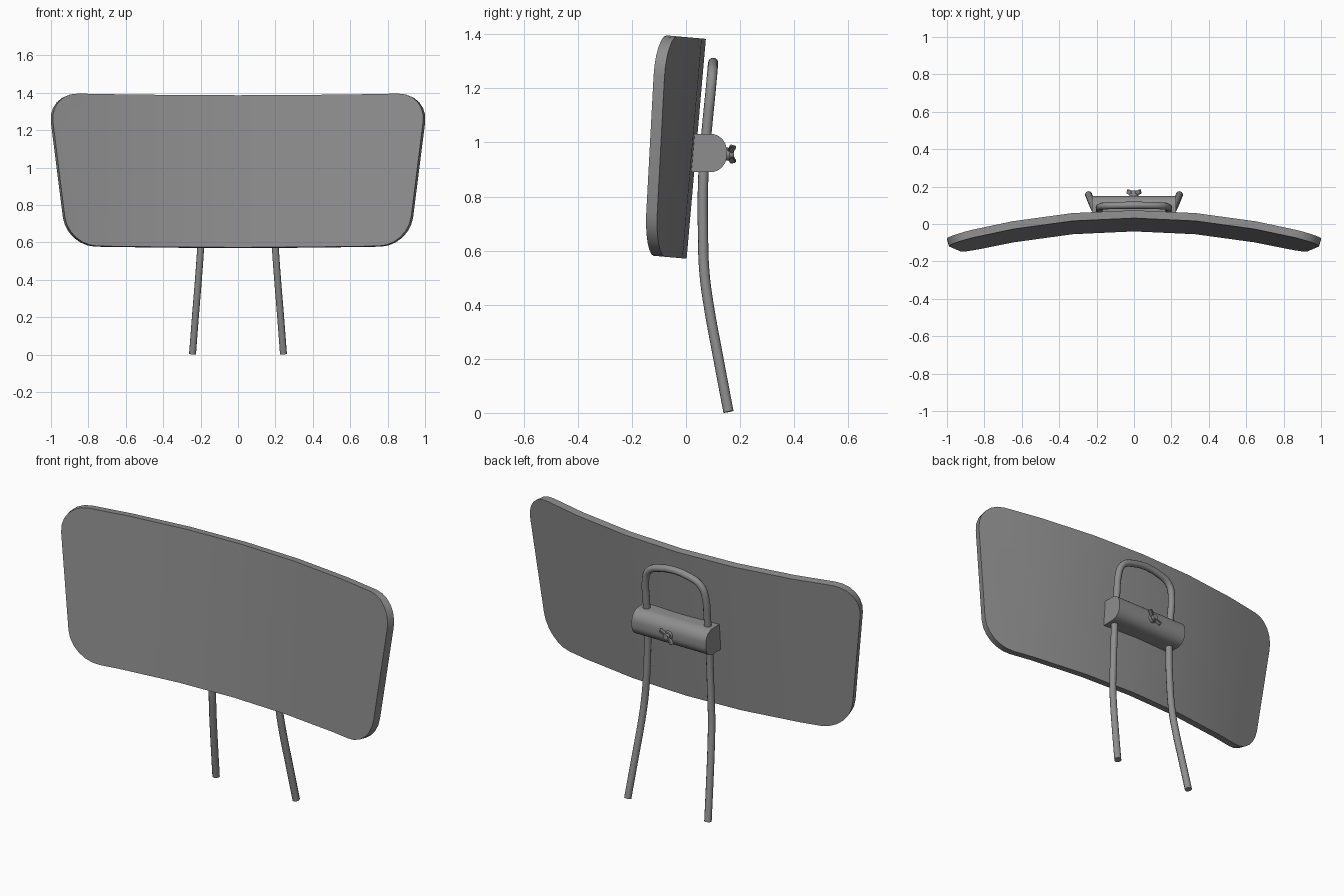
import bpy, bmesh, math
from mathutils import Matrix, Vector

cube = bpy.data.objects.get("Cube")
if cube:
    bpy.data.objects.remove(cube, do_unlink=True)

GREY = (0.27, 0.27, 0.27, 1)
mat = bpy.data.materials.new("mid_grey")
mat.use_nodes = True
mat.diffuse_color = GREY
mat.node_tree.nodes["Principled BSDF"].inputs["Base Color"].default_value = GREY


def add_object(name, data):
    obj = bpy.data.objects.new(name, data)
    bpy.context.collection.objects.link(obj)
    data.materials.append(mat)
    return obj


def mesh_object(name, bm):
    bmesh.ops.recalc_face_normals(bm, faces=bm.faces)
    mesh = bpy.data.meshes.new(name)
    bm.to_mesh(mesh)
    bm.free()
    obj = add_object(name, mesh)
    bpy.ops.object.select_all(action="DESELECT")
    obj.select_set(True)
    bpy.context.view_layer.objects.active = obj
    bpy.ops.object.shade_smooth_by_angle(angle=math.radians(35))
    return obj


# Curved cushion panel: rounded trapezoid, cut in strips, thickened and bent
THICK = 0.042
bm = bmesh.new()
corners = [(-0.917, -0.408), (0.917, -0.408), (1.02, 0.408), (-1.02, 0.408)]
bm.faces.new([bm.verts.new((x, 0, z)) for x, z in corners])
bmesh.ops.bevel(bm, geom=bm.verts[:], offset=0.155, segments=6, profile=0.5,
                affect="VERTICES")
for x in (-0.65, -0.33, 0, 0.33, 0.65):
    bmesh.ops.bisect_plane(bm, geom=bm.verts[:] + bm.edges[:] + bm.faces[:],
                           plane_co=(x, 0, 0), plane_no=(1, 0, 0))
ext = bmesh.ops.extrude_face_region(bm, geom=bm.faces[:], use_keep_orig=True)
front = {v for v in ext["geom"] if isinstance(v, bmesh.types.BMVert)}
for v in bm.verts:
    x = v.co.x
    v.co.y = 0.038 - 0.14 * x * x
    if v in front:
        v.co += Vector((-0.28 * x, -1, 0)).normalized() * THICK
bm.transform(Matrix.Translation((0, 0, 0.98)) @ Matrix.Rotation(math.radians(-5), 4, "X"))
mesh_object("cushion_panel", bm)

# Clamp block: box profile with a rounded back, extruded sideways
R, BACK, LOW, HIGH, HALF = 0.06, 0.15, 0.89, 1.032, 0.225
profile = [(0.032, HIGH), (0.02, LOW)]
for cz, start in ((LOW + R, -90), (HIGH - R, 0)):
    for i in range(9):
        a = math.radians(start + i * 90 / 8)
        profile.append((BACK - R + R * math.cos(a), cz + R * math.sin(a)))
bm = bmesh.new()
face = bm.faces.new([bm.verts.new((-HALF, y, z)) for y, z in profile])
ext = bmesh.ops.extrude_face_region(bm, geom=[face], use_keep_orig=True)
bmesh.ops.translate(bm, vec=(2 * HALF, 0, 0),
                    verts=[v for v in ext["geom"] if isinstance(v, bmesh.types.BMVert)])
mesh_object("clamp_block", bm)

# Bent support rod: mirrored half path swept with a round section
half = [(0.243, 0.157, 0.004), (0.228, 0.12, 0.2), (0.211, 0.082, 0.41),
        (0.203, 0.068, 0.52), (0.195, 0.063, 0.65), (0.187, 0.065, 0.9),
        (0.185, 0.08, 1.08), (0.183, 0.09, 1.18), (0.162, 0.096, 1.245),
        (0.1, 0.099, 1.28)]
path = half + [(-x, y, z) for x, y, z in reversed(half)]
curve = bpy.data.curves.new("support_rod", "CURVE")
curve.dimensions = "3D"
curve.bevel_depth = 0.019
curve.bevel_resolution = 3
curve.resolution_u = 4
curve.use_fill_caps = True
spline = curve.splines.new("BEZIER")
spline.bezier_points.add(len(path) - 1)
for p, co in zip(spline.bezier_points, path):
    p.co = co
    p.handle_left_type = p.handle_right_type = "AUTO"
add_object("support_rod", curve)

# Wing nut: stepped hub plus two flared wings on a diagonal
CENTRE = Vector((0, 0.15, 0.957))
for name, radius, y0, y1 in (("nut_base", 0.026, 0.14, 0.163),
                             ("nut_hub", 0.017, 0.15, 0.178)):
    bm = bmesh.new()
    bmesh.ops.create_cone(bm, cap_ends=True, segments=16, radius1=radius,
                          radius2=radius * 0.85, depth=y1 - y0)
    bm.transform(Matrix.Translation((0, (y0 + y1) / 2, CENTRE.z))
                 @ Matrix.Rotation(math.radians(-90), 4, "X"))
    mesh_object(name, bm)
for name, angle in (("left_wing", -40), ("right_wing", 140)):
    bm = bmesh.new()
    bmesh.ops.create_cube(bm, size=1)
    bmesh.ops.scale(bm, vec=(0.038, 0.024, 0.012), verts=bm.verts)
    bmesh.ops.bevel(bm, geom=bm.edges[:], offset=0.003, segments=2, affect="EDGES")
    bm.transform(Matrix.Translation(CENTRE) @ Matrix.Rotation(math.radians(angle), 4, "Y")
                 @ Matrix.Translation((0.03, 0.019, 0))
                 @ Matrix.Rotation(math.radians(20), 4, "Z"))
    mesh_object(name, bm)
